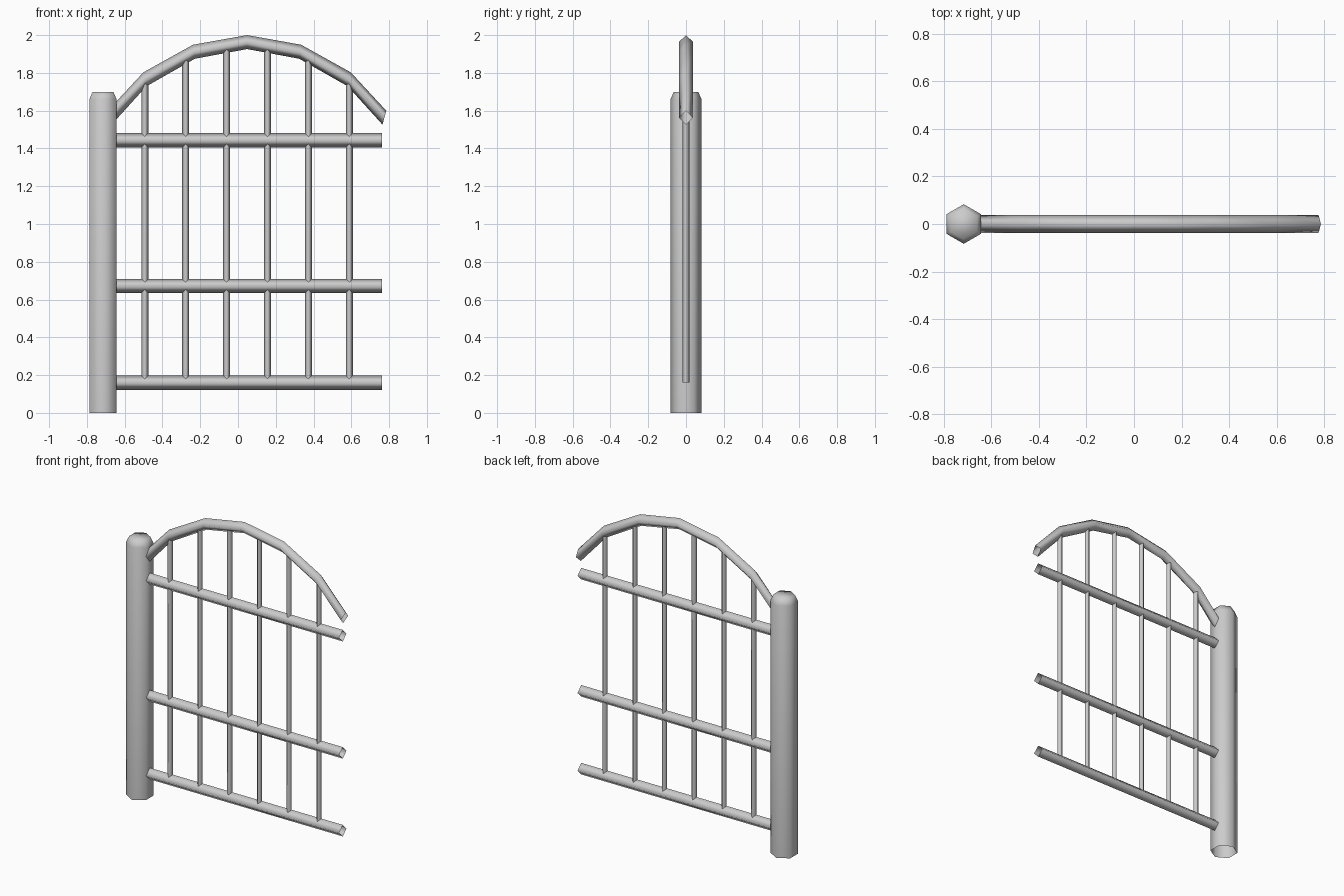
import bpy
import bmesh
from math import cos, sin, tau
from mathutils import Vector

cube = bpy.data.objects.get("Cube")
if cube:
    bpy.data.objects.remove(cube, do_unlink=True)

grey = bpy.data.materials.new("plain grey")
grey.use_nodes = True
colour = (0.6, 0.6, 0.6, 1)
grey.diffuse_color = colour
grey.node_tree.nodes["Principled BSDF"].inputs["Base Color"].default_value = colour

X, Y, Z = Vector((1, 0, 0)), Vector((0, 1, 0)), Vector((0, 0, 1))


def tube(name, rings, sides=4, cap=False):
    """Open tube through rings of (centre, first radius, second radius)."""
    bm = bmesh.new()
    loops = []
    for centre, u, v in rings:
        angles = [tau * i / sides for i in range(sides)]
        loops.append([bm.verts.new(centre + u * cos(a) + v * sin(a)) for a in angles])
    for low, high in zip(loops, loops[1:]):
        for i in range(sides):
            j = (i + 1) % sides
            bm.faces.new((low[i], low[j], high[j], high[i]))
    if cap:
        bm.faces.new(loops[-1])
    for face in bm.faces:
        face.smooth = True
    mesh = bpy.data.meshes.new(name)
    bm.to_mesh(mesh)
    bm.free()
    mesh.materials.append(grey)
    obj = bpy.data.objects.new(name, mesh)
    bpy.context.collection.objects.link(obj)
    return obj


# Six-sided post with a chamfered top
post_x = -0.715
tube("post", [(Vector((post_x, 0, z)), Y * r, X * -r)
              for z, r in ((0, 0.083), (1.66, 0.083), (1.7, 0.064))], 6, cap=True)

# Horizontal rails
RAIL = 0.038
for name, z in (("bottom_rail", 0.16), ("middle_rail", 0.672), ("top_rail", 1.443)):
    tube(name, [(Vector((x, 0, z)), Y * RAIL, Z * RAIL) for x in (-0.642, 0.763)])

# Arched top rail, mirrored about its crown: offset, height, lean
CROWN = 0.048
half = [(0, 1.963, 0), (0.281, 1.912, 0.005), (0.541, 1.766, 0.008), (0.727, 1.563, 0.01)]
arch = [(-x, z, -lean) for x, z, lean in reversed(half[1:])] + half
tube("arch", [(Vector((CROWN + x, 0, z)), Y * RAIL, Vector((lean, 0, 0.037)))
              for x, z, lean in arch])


def arch_height(x):
    for (xa, za, _), (xb, zb, _) in zip(half, half[1:]):
        if abs(x) <= xb:
            return za + (zb - za) * (abs(x) - xa) / (xb - xa)
    return half[-1][1]


# Upright pickets from the bottom rail up into the arch
PICKET = 0.0185
for i in range(6):
    offset = (i - 2.5) * 0.2165
    x = CROWN + offset
    tube(f"picket_{i + 1}", [(Vector((x, 0, z)), X * PICKET, Y * PICKET)
                             for z in (0.16, arch_height(offset))])
